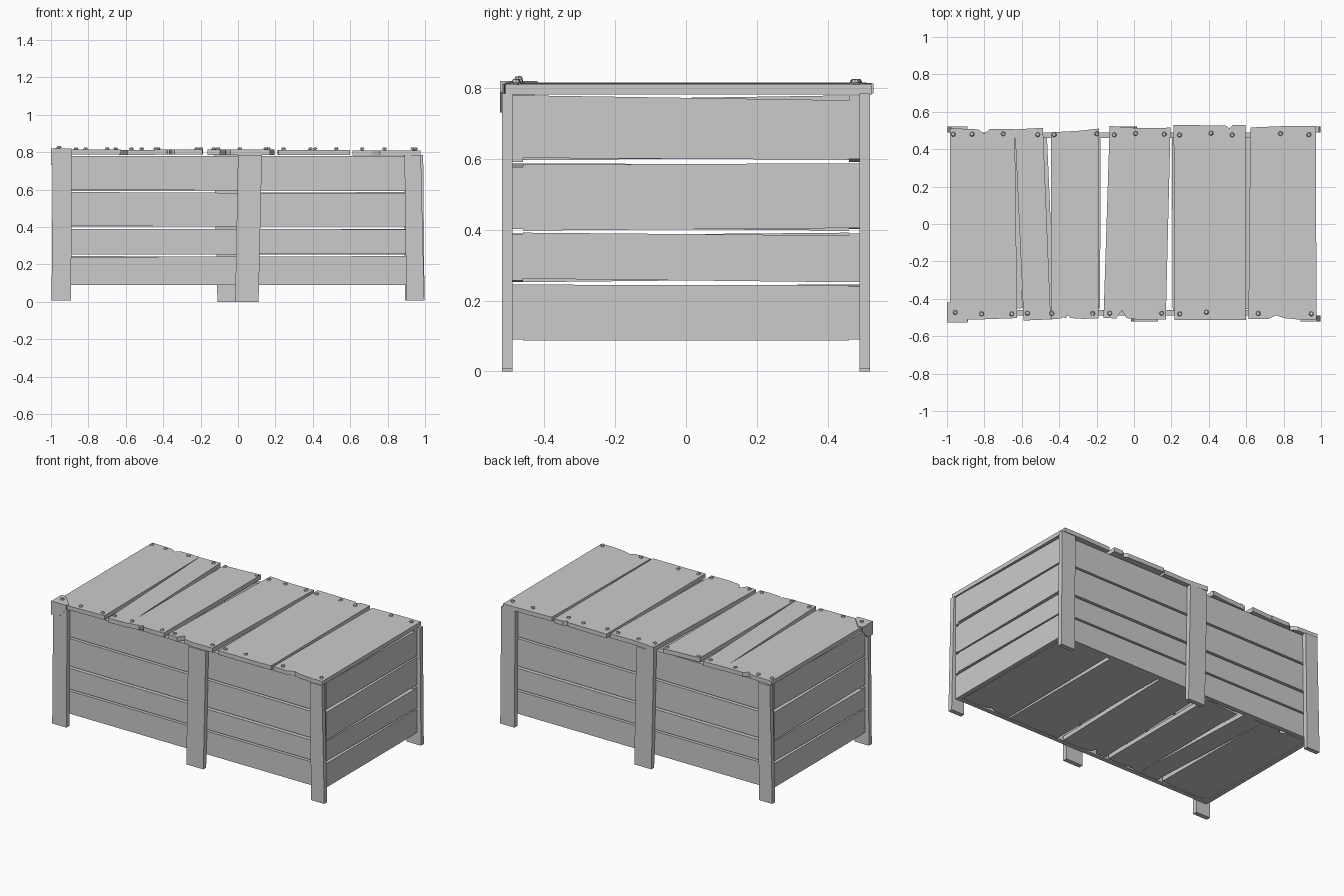
import bpy, bmesh, math, random
from mathutils import Matrix, Vector

if "Cube" in bpy.data.objects:
    bpy.data.objects.remove(bpy.data.objects["Cube"])

random.seed(4)


def prism(name, pts, axis, lo, hi, turn=False):
    """Extrude a 2D outline from lo to hi along an axis; turn = half turn about z."""
    def place(a, b, d):
        p = {'x': (d, a, b), 'y': (a, d, b), 'z': (a, b, d)}[axis]
        return (-p[0], -p[1], p[2]) if turn else p
    bm = bmesh.new()
    low = [bm.verts.new(place(a, b, lo)) for a, b in pts]
    high = [bm.verts.new(place(a, b, hi)) for a, b in pts]
    bm.faces.new(low)
    bm.faces.new(high[::-1])
    n = len(pts)
    for i in range(n):
        j = (i + 1) % n
        bm.faces.new((low[i], high[i], high[j], low[j]))
    bmesh.ops.recalc_face_normals(bm, faces=bm.faces)
    me = bpy.data.meshes.new(name)
    bm.to_mesh(me)
    bm.free()
    ob = bpy.data.objects.new(name, me)
    bpy.context.collection.objects.link(ob)
    return ob


# wall boards: bottom and top heights at the left and right ends
FRONT = [(.09, .09, .24, .245), (.252, .257, .39, .388),
         (.405, .403, .588, .578), (.6, .592, .78, .78)]
SIDE = [(.087, .087, .245, .244), (.262, .252, .392, .384),
        (.398, .405, .584, .588), (.603, .598, .78, .766)]
# legs: left/right x at the foot, then at the top
LEGS = [("corner_leg_a", -.997, -.893, -.99, -.888, .008),
        ("middle_leg", -.015, .11, .0, .128, 0),
        ("corner_leg_b", .9, .996, .89, .978, .008)]

for turn, face, end in ((False, "front", "right"), (True, "back", "left")):
    for i, (bl, br, tl, tr) in enumerate(FRONT):
        prism(f"{face}_board_{i+1}", [(-.968, bl), (.968, br), (.968, tr), (-.968, tl)],
              'y', -.49, -.46, turn)
    for i, (bl, br, tl, tr) in enumerate(SIDE):
        prism(f"{end}_board_{i+1}", [(-.46, bl), (.46, br), (.46, tr), (-.46, tl)],
              'x', .94, .97, turn)
    for nm, fl, fr, tl, tr, z in LEGS:
        prism(f"{face}_{nm}", [(fl, z), (fr, z), (tr, .785), (tl, .785)],
              'y', -.52, -.49, turn)

# lid boards: outlines seen from above, with chipped ends
LID = [
    [(-.985, -.503), (-.87, -.512), (-.625, -.503), (-.637, .508), (-.77, .508),
     (-.8, .483), (-.835, .506), (-.985, .512)],
    [(-.59, -.516), (-.445, -.51), (-.487, .514), (-.637, .506)],
    [(-.445, -.51), (-.39, -.505), (-.378, -.498), (-.365, -.505), (-.355, -.485),
     (-.34, -.503), (-.27, -.507), (-.19, -.505), (-.187, .51), (-.3, .498), (-.445, .49)],
    [(-.163, -.502), (-.095, -.505), (-.065, -.462), (-.04, -.503), (.03, -.512),
     (.17, -.51), (.195, .515), (.03, .512), (-.13, .524)],
    [(.217, -.514), (.6, -.512), (.595, .53), (.53, .53), (.51, .512), (.49, .526), (.212, .53)],
    [(.612, -.507), (.72, -.508), (.76, -.488), (.8, -.503), (.9, -.513), (.976, -.51),
     (.972, .525), (.82, .524), (.622, .516)],
]
LID_Z = [(.787, .814), (.785, .813), (.787, .816), (.786, .815), (.785, .813), (.783, .81)]
for i, pts in enumerate(LID):
    prism(f"lid_board_{i+1}", pts, 'z', *LID_Z[i])
    # floor repeats the lid pattern, fitted between the walls
    prism(f"floor_board_{i+1}", [(x * .955, y * .895) for x, y in pts], 'z', .092, .12)

# faceted nail heads along both long edges of the lid
BACK_X = [-.965, -.865, -.7, -.515, -.425, -.2, -.105, .008, .163, .243, .413, .525, .783, .935]
FRONT_X = [-.815, -.655, -.57, -.44, -.22, -.13, .147, .243, .388, .665, .948]
nails = [(x, .48, .81) for x in BACK_X] + [(x, -.476, .81) for x in FRONT_X]
nails.append((-.957, -.478, .818))
bm = bmesh.new()
for x, y, z in nails:
    tilt = Matrix.Rotation(random.uniform(-.2, .2), 4, 'X') @ Matrix.Rotation(random.uniform(-.2, .2), 4, 'Y')
    base = Matrix.Translation((x, y + random.uniform(-.006, .006), z)) @ tilt
    for r1, r2, h0, h1 in ((.006, .006, -.01, .008), (.013, .009, .006, .015)):
        bmesh.ops.create_cone(bm, cap_ends=True, segments=8, radius1=r1, radius2=r2, depth=h1 - h0,
                              matrix=base @ Matrix.Translation((0, 0, (h0 + h1) / 2)))
me = bpy.data.meshes.new("nails")
bm.to_mesh(me)
bm.free()
bpy.context.collection.objects.link(bpy.data.objects.new("nails", me))

# metal corner bracket: three clipped plates at the front left corner
prism("bracket_top", [(-1, -.526), (-.89, -.526), (-.89, -.5), (-.965, -.42), (-1, -.42)],
      'z', .812, .82)
prism("bracket_front", [(-1, .82), (-.89, .82), (-.89, .79), (-.945, .732), (-1, .732)],
      'y', -.526, -.519)
prism("bracket_side", [(-.526, .82), (-.42, .82), (-.42, .79), (-.475, .732), (-.526, .732)],
      'x', -1, -.993)
